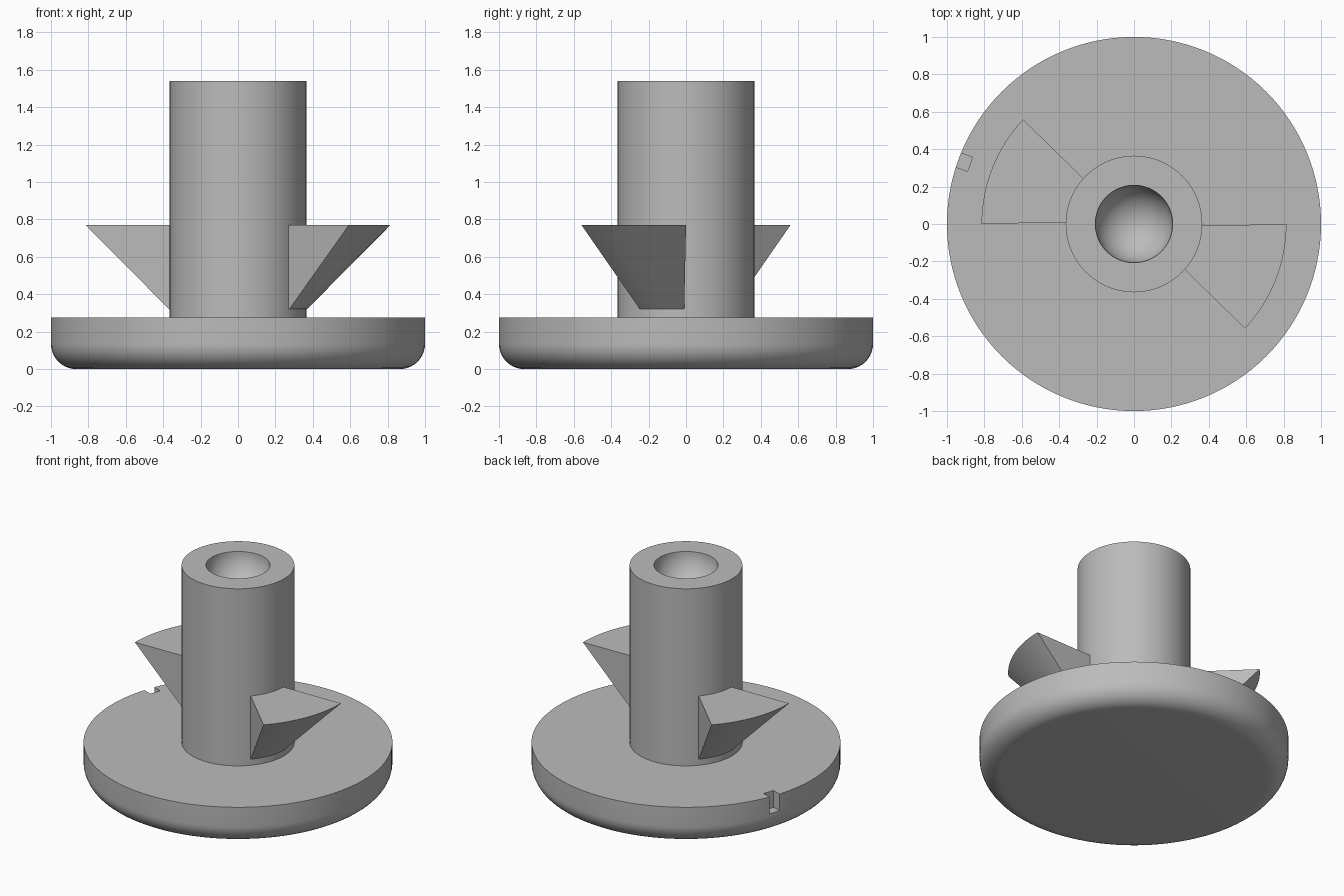
import bpy, bmesh, math
from mathutils import Matrix

if "Cube" in bpy.data.objects:
    bpy.data.objects.remove(bpy.data.objects["Cube"])

grey = bpy.data.materials.new("plain grey")
grey.diffuse_color = (0.5, 0.5, 0.5, 1)
grey.use_nodes = True
grey.node_tree.nodes["Principled BSDF"].inputs["Base Color"].default_value = grey.diffuse_color


def make_object(name, bm):
    bmesh.ops.recalc_face_normals(bm, faces=bm.faces)
    mesh = bpy.data.meshes.new(name)
    bm.to_mesh(mesh)
    bm.free()
    mesh.materials.append(grey)
    obj = bpy.data.objects.new(name, mesh)
    bpy.context.collection.objects.link(obj)
    return obj


def arc(cx, cz, r, a0, a1, n):
    angles = [math.radians(a0 + (a1 - a0) * i / n) for i in range(n + 1)]
    return [(cx + r * math.cos(a), cz + r * math.sin(a)) for a in angles]


def lathe(name, profile, steps=128):
    bm = bmesh.new()
    verts = [bm.verts.new((r, 0, z)) for r, z in profile]
    edges = [bm.edges.new(pair) for pair in zip(verts, verts[1:])]
    bmesh.ops.spin(bm, geom=verts + edges, cent=(0, 0, 0), axis=(0, 0, 1),
                   angle=2 * math.pi, steps=steps, use_merge=True)
    bmesh.ops.remove_doubles(bm, verts=bm.verts, dist=1e-5)
    return make_object(name, bm)


# Round base with a rolled lower edge, central post and hollow bowl in its top
BASE_TOP, POST_R, POST_TOP, BOWL_R, FILLET = 0.275, 0.365, 1.54, 0.207, 0.135
profile = [(0, 0)]
profile += arc(1 - FILLET, FILLET, FILLET, -90, 0, 10)
profile += [(1, BASE_TOP), (POST_R, BASE_TOP), (POST_R, POST_TOP)]
profile += arc(0, POST_TOP, BOWL_R, 0, -90, 16)
body = lathe("base_and_post", profile)

# Small square notch cut into the rim of the base
bm = bmesh.new()
bmesh.ops.create_cube(bm, size=1, matrix=Matrix.Rotation(math.radians(160), 4, 'Z')
                      @ Matrix.Translation((1.033, 0, 0.255))
                      @ Matrix.Diagonal((0.2, 0.08, 0.2, 1)))
cutter = make_object("notch_cutter", bm)
cutter.hide_render = True
cutter.hide_set(True)
cut = body.modifiers.new("notch", 'BOOLEAN')
cut.operation, cut.solver, cut.object = 'DIFFERENCE', 'EXACT', cutter


# Flared locking lug: flat top, conical outer face, blending into the post
def lug(name, turn, steps=16):
    bm = bmesh.new()
    rings = []
    for i in range(steps + 1):
        t = i / steps
        inner = math.radians(turn - 1.5 - 40.5 * t)
        outer = math.radians(turn - 43.3 * t)
        rings.append([bm.verts.new((r * math.cos(a), r * math.sin(a), z))
                      for r, a, z in ((0.36, inner, 0.32), (0.369, inner, 0.32),
                                      (0.815, outer, 0.77), (0.36, inner, 0.77))])
    for a, b in zip(rings, rings[1:]):
        for k in range(4):
            bm.faces.new((a[k], a[(k + 1) % 4], b[(k + 1) % 4], b[k]))
    bm.faces.new(rings[0])
    bm.faces.new(rings[-1])
    return make_object(name, bm)


lugs = [lug("right_lug", 0), lug("left_lug", 180)]

# Smooth curved walls, crisp edges
for obj in [body] + lugs:
    bpy.ops.object.select_all(action='DESELECT')
    obj.select_set(True)
    bpy.context.view_layer.objects.active = obj
    if obj.modifiers:
        bpy.ops.object.modifier_apply(modifier="notch")
    bpy.ops.object.shade_smooth_by_angle(angle=math.radians(30))
bpy.data.objects.remove(cutter)
